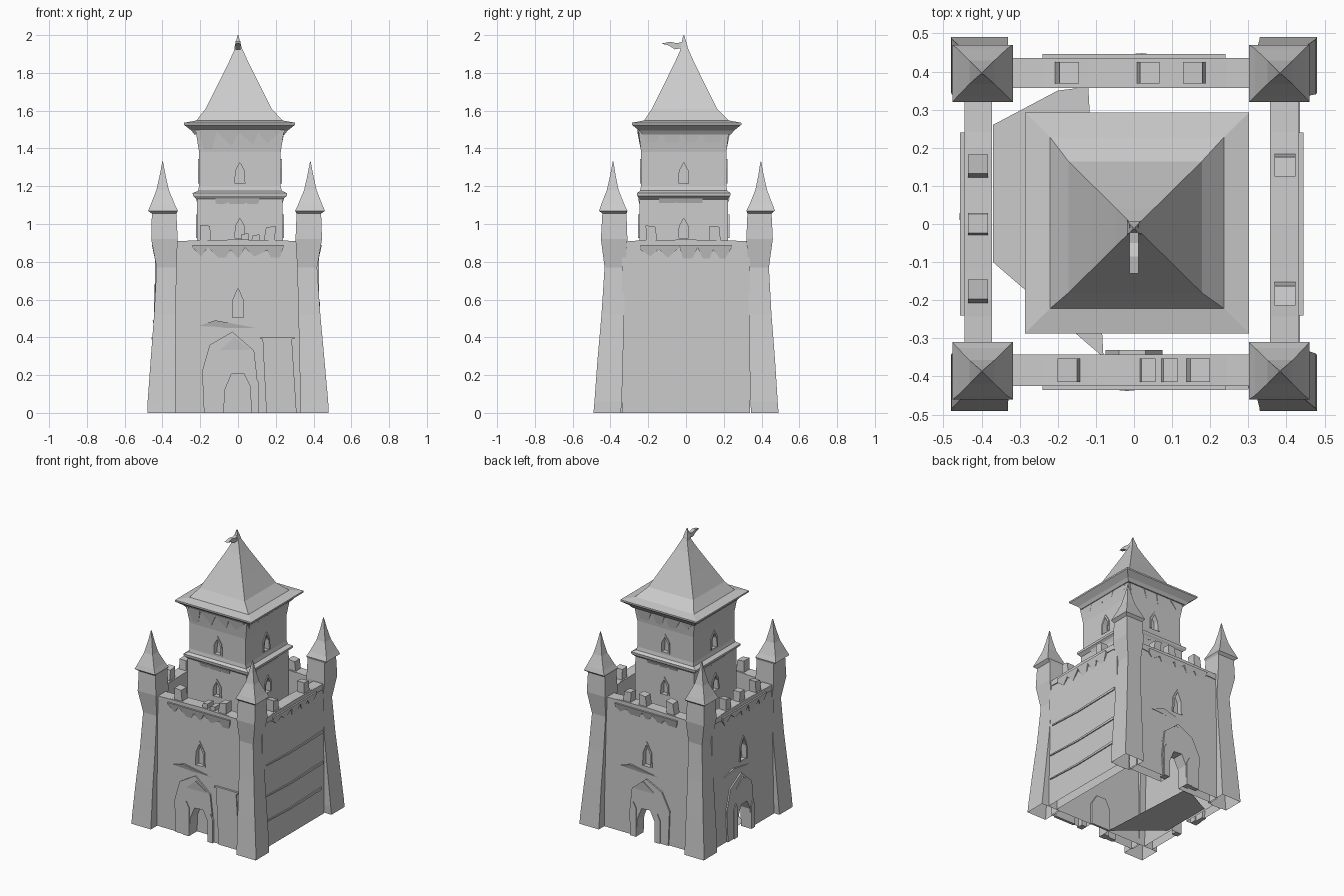
import bpy, bmesh, math, random
from mathutils import Matrix, Vector

if "Cube" in bpy.data.objects:
    bpy.data.objects.remove(bpy.data.objects["Cube"])

random.seed(4)
SIDES = {"front": 0, "right": 90, "back": 180, "left": 270}


def finish(name, bm):
    bmesh.ops.remove_doubles(bm, verts=bm.verts, dist=1e-5)
    bmesh.ops.recalc_face_normals(bm, faces=bm.faces)
    me = bpy.data.meshes.new(name)
    bm.to_mesh(me)
    bm.free()
    ob = bpy.data.objects.new(name, me)
    bpy.context.collection.objects.link(ob)
    return ob


def prism(name, outline, d0, d1, side, centre=(0, 0), lean=False):
    """Extrude a (u, z) outline from depth d0 outward to d1 on one side of the castle."""
    m = Matrix.Translation((*centre, 0)) @ Matrix.Rotation(math.radians(SIDES[side]), 4, 'Z')
    lo, hi = min(p[1] for p in outline), max(p[1] for p in outline)
    bm = bmesh.new()
    a = [bm.verts.new(m @ Vector((u, -d0, z))) for u, z in outline]
    b = []
    for u, z in outline:
        f = 0.15 + 0.85 * (z - lo) / (hi - lo) if lean else 1
        b.append(bm.verts.new(m @ Vector((u, -(d0 + (d1 - d0) * f), z))))
    bm.faces.new(a)
    bm.faces.new(b[::-1])
    for i in range(len(a)):
        j = (i + 1) % len(a)
        bm.faces.new((a[i], a[j], b[j], b[i]))
    return finish(name, bm)


def loft(name, rings):
    """Join rectangles (x0, x1, y0, y1, z) into a closed four-sided body."""
    bm = bmesh.new()
    loops = [[bm.verts.new(p) for p in ((x0, y0, z), (x1, y0, z), (x1, y1, z), (x0, y1, z))]
             for x0, x1, y0, y1, z in rings]
    for a, b in zip(loops, loops[1:]):
        for i in range(4):
            bm.faces.new((a[i], a[(i + 1) % 4], b[(i + 1) % 4], b[i]))
    bm.faces.new(loops[0])
    bm.faces.new(loops[-1])
    return finish(name, bm)


def open_bottom(ob, level=0.0):
    """Remove the faces lying flat on the given level, leaving a hollow shell."""
    bm = bmesh.new()
    bm.from_mesh(ob.data)
    flat = [f for f in bm.faces if all(abs(v.co.z - level) < 1e-4 for v in f.verts)]
    bmesh.ops.delete(bm, geom=flat, context='FACES')
    bm.to_mesh(ob.data)
    bm.free()


def rect(u0, u1, z0, z1):
    return [(u0, z0), (u1, z0), (u1, z1), (u0, z1)]


def arch(w, z0, z1, u=0):
    zm = z0 + (z1 - z0) * 0.6
    return [(u - w, z0), (u - w * 0.9, zm), (u, z1), (u + w * 0.9, zm), (u + w, z0)]


def cut(target, cutter):
    mod = target.modifiers.new("window_cut", 'BOOLEAN')
    mod.operation, mod.solver, mod.object = 'DIFFERENCE', 'EXACT', cutter
    dg = bpy.context.evaluated_depsgraph_get()
    me = bpy.data.meshes.new_from_object(target.evaluated_get(dg))
    target.modifiers.clear()
    target.data = me
    bpy.data.objects.remove(cutter)


def window(name, target, w, z0, z1, d, side, centre=(0, 0)):
    cut(target, prism(name + "_cutter", arch(w, z0, z1), d - 0.03, d + 0.1, side, centre))
    frame = arch(w + 0.012, z0, z1 + 0.02) + arch(w, z0, z1)[::-1]
    prism(name + "_frame", frame, d - 0.02, d + 0.006, side, centre)


def shards(name, u0, u1, ztop, drop, d, out, side, n, centre=(0, 0)):
    """Broken trim with a jagged lower edge that thins out toward its tips."""
    pts = [(u1, ztop), (u0, ztop)]
    for i in range(n + 1):
        u = u0 + (u1 - u0) * i / n
        z = ztop - (random.uniform(.01, .03) if i % 2 == 0 else drop * random.uniform(0.35, 1))
        if 0 < i < n:
            u += random.uniform(-0.35, 0.35) * (u1 - u0) / n
        pts.append((u, z))
    prism(name, pts, d - 0.02, d + out, side, centre, lean=True)


# Corner towers with flared heads and concave spires
tower = [(.48, .49, .33, .345, 0), (.478, .485, .33, .34, .06), (.46, .47, .328, .335, .28),
         (.44, .45, .324, .33, .52), (.425, .435, .32, .325, .77), (.452, .455, .312, .315, .92),
         (.448, .448, .318, .32, 1.055), (.468, .465, .31, .315, 1.07), (.455, .455, .325, .33, 1.10),
         (.424, .424, .358, .362, 1.18), (.406, .406, .376, .378, 1.26), (.393, .393, .389, .389, 1.33)]
for sx in (-1, 1):
    for sy in (-1, 1):
        rings = []
        for ox, oy, ix, iy, z in tower:
            dx, dy = -0.008 * min(z, 1), 0.005 * min(z, 1)
            xs = sorted((sx * ox + dx, sx * ix + dx))
            ys = sorted((sy * oy + dy, sy * iy + dy))
            rings.append((*xs, *ys, z))
        open_bottom(loft("corner_tower", rings))

# Curtain walls: gates in three sides, planks on the fourth
wall_depth = {"front": (.345, .42), "right": (.36, .428), "back": (.36, .43), "left": (.375, .44)}
merlons = {"front": ((-.17, .99), (.035, .95), (.09, .945), (.165, .99)),
           "right": ((-.18, .985), (.155, .985)),
           "back": ((.18, .99), (-.035, .985), (-.16, .985)),
           "left": ((-.15, .985), (0, .985), (.18, .985))}
gate = [(-.075, 0), (-.07, .12), (-.035, .205), (.03, .21), (.065, .14), (.07, 0)]
for side, (d0, d1) in wall_depth.items():
    ends = [(.34, 0), (.34, .905), (.2, .915), (-.2, .915), (-.34, .905), (-.34, 0)]
    wall = prism(side + "_wall", ends + (gate if side != "right" else []), d0, d1, side)

    # Parapet trim and merlons
    prism(side + "_parapet", [(-.32, .875), (-.1, .86), (.12, .88), (.32, .87), (.32, .91), (0, .918), (-.32, .91)],
          d0 - .003, d1 + .005, side)
    shards(side + "_parapet_shards", -.24, .24, .89, .15, d1, .016, side, 10)
    for u, top in merlons[side]:
        w = .03 if top > .96 else .022
        t = random.uniform(-.012, .012)
        prism(side + "_merlon", [(u - w, .9), (u + w, .9), (u + w * .85 + t, top), (u - w * .85 + t, top - t)],
              d0 + .008, d1 - .005, side)

    if side == "right":
        # Long plank seams
        for z, u0, u1 in ((.185, -.32, .3), (.36, -.32, .32), (.575, -.3, .32)):
            prism("plank_seam", [(u0, z), (u0, z + .008), (-.05, z), (u1, z + .012), (u1, z - .006), (-.05, z - .012)],
                  d1 - .01, d1 + .007, side)
    else:
        # Rough stone gatehouse surround, hood and window
        outer = [(.11, 0), (.1, .2), (.085, .33), (-.03, .43), (-.15, .36), (-.19, .22), (-.18, 0)]
        if side == "back":
            outer = [(.17, 0), (.18, .24), (.12, .36), (0, .42), (-.11, .33), (-.13, .15), (-.12, 0)]
        prism(side + "_gate_surround", outer + gate, d1 - .02, d1 + .01, side)
        prism(side + "_gate_hood", [(-.13, .25), (-.1, .33), (-.02, .4), (.06, .34), (.09, .24), (.05, .22), (-.02, .25), (-.08, .2)],
              d1 - .01, d1 + .018, side, lean=True)
        prism(side + "_gate_ledge", [(-.21, .46), (-.12, .49), (.04, .46), (.19, .43), (.18, .40), (.03, .43), (-.1, .455)],
              d1 - .02, d1 + .012, side, lean=True)
        for u0, u1, h in ((-.12, -.075, .2), (.07, .11, .16)):
            prism(side + "_gate_post", [(u0, 0), (u1, 0), (u1, h), ((u0 + u1) / 2, h + .04), (u0, h)],
                  d1 - .03, d1 + .016, side)
        window(side + "_wall_window", wall, .03, .505, .66, d1, side)
    open_bottom(bpy.data.objects[side + "_wall"])

# Raised panel and inner door of the front gate
prism("front_side_panel", [(.15, 0), (.31, 0), (.285, .39), (.13, .395)], .41, .429, "front")
prism("front_side_panel_cap", rect(.12, .3, .39, .402), .41, .434, "front")
prism("front_gate_door", [(-.075, 0), (.075, 0), (.075, .15), (.03, .22), (-.04, .22), (-.075, .15)], .33, .345, "front")

# Courtyard floor fragment
floor = bmesh.new()
floor.faces.new([floor.verts.new((x, y, .01)) for x, y in
                 ((-.08, -.35), (-.12, .36), (-.2, .35), (-.37, .26), (-.37, -.1))])
finish("courtyard_floor", floor)

# Keep body
KC = (.01, -.012)


def square(hx, hy, z, c=KC):
    return (c[0] - hx, c[0] + hx, c[1] - hy, c[1] + hy, z)


keep = loft("keep_body", [square(.228, .236, .7), square(.226, .234, 1.16), square(.216, .226, 1.2),
                          square(.216, .226, 1.38), square(.235, .24, 1.5)])
loft("keep_ledge", [square(.225, .232, 1.13), square(.248, .246, 1.148),
                    square(.25, .248, 1.163), square(.218, .228, 1.178)])
for side in SIDES:
    along_y = side in ("front", "back")
    low, high = (.235, .226) if along_y else (.227, .216)
    window(side + "_keep_upper_window", keep, .026, 1.215, 1.325, high, side, KC)
    window(side + "_keep_lower_window", keep, .026, .925, 1.03, low, side, KC)
    shards(side + "_eave_shards", -.215, .215, 1.5, .19, high, .022, side, 8, KC)
    shards(side + "_ledge_shards", -.13, .1, 1.135, .08, low, .008, side, 6, KC)
open_bottom(keep, .7)

# Sweeping keep roof
roof = [(.24, 1.475), (.255, 1.495), (.294, 1.525), (.294, 1.536), (.228, 1.548),
        (.175, 1.61), (.112, 1.735), (.05, 1.86), (.014, 1.94)]
loft("keep_roof", [square(h, h * .985, z, (.008 if z < 1.6 else .003, .003 if z < 1.6 else -.008)) for h, z in roof])

# Finial and pennant
loft("roof_finial", [square(.02, .02, 1.905, (0, -.01)), square(.018, .018, 1.94, (0, -.01)),
                     square(.002, .002, 2.0, (0, -.012))])
prism("roof_pennant", [(0, 1.935), (-.06, 1.925), (-.09, 1.945), (-.13, 1.955), (-.085, 1.965), (-.05, 1.957), (0, 1.968)],
      -.012, .012, "right")
